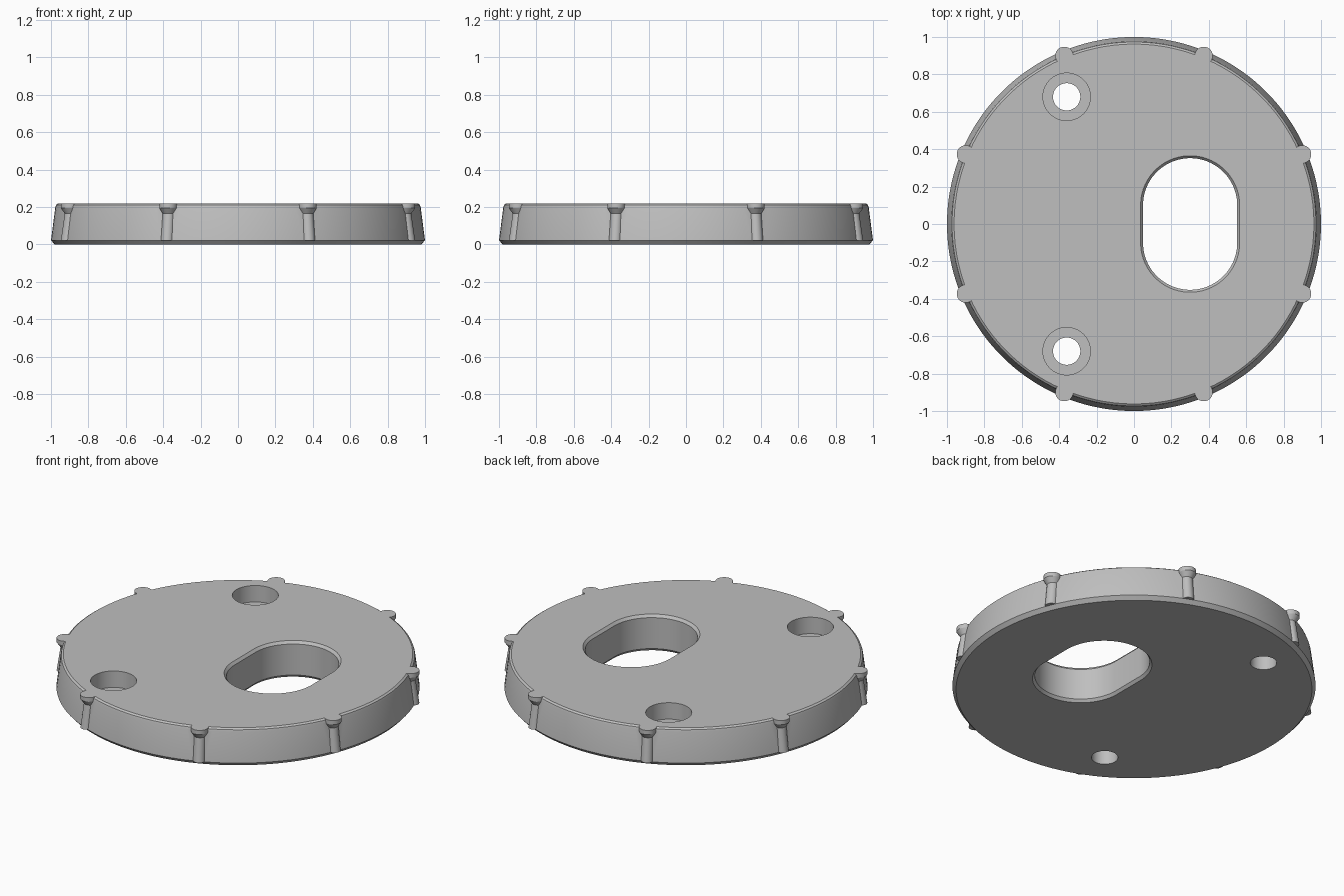
import bpy, bmesh
from math import sin, cos, pi, radians

default = bpy.data.objects.get("Cube")
if default:
    bpy.data.objects.remove(default, do_unlink=True)

grey = bpy.data.materials.new("plain grey")
grey.use_nodes = True
COLOUR = (0.52, 0.52, 0.52, 1)
grey.diffuse_color = COLOUR
grey.node_tree.nodes["Principled BSDF"].inputs["Base Color"].default_value = COLOUR


def stack(name, layers, sides, stretch=0, location=(0, 0, 0), turn=0):
    """Solid through stacked rings (radius, z, x shift); stretch makes each ring a slot along y."""
    bm = bmesh.new()
    rings = []
    for radius, z, shift in layers:
        ring = []
        for i in range(sides):
            a = 2 * pi * (i + 0.5) / sides
            push = stretch if sin(a) > 0 else -stretch
            ring.append(bm.verts.new((shift + radius * cos(a), push + radius * sin(a), z)))
        rings.append(ring)
    for low, high in zip(rings, rings[1:]):
        for i in range(sides):
            j = (i + 1) % sides
            bm.faces.new((low[i], low[j], high[j], high[i]))
    bm.faces.new(rings[0][::-1])
    bm.faces.new(rings[-1])
    mesh = bpy.data.meshes.new(name)
    bm.to_mesh(mesh)
    bm.free()
    mesh.materials.append(grey)
    obj = bpy.data.objects.new(name, mesh)
    bpy.context.collection.objects.link(obj)
    obj.location = location
    obj.rotation_euler.z = turn
    return obj


def combine(body, tool, operation):
    """Apply a boolean with the tool, then discard it."""
    tool.hide_render = True
    mod = body.modifiers.new(tool.name, 'BOOLEAN')
    mod.operation, mod.solver, mod.object = operation, 'EXACT', tool
    bpy.context.view_layer.objects.active = body
    bpy.ops.object.modifier_apply(modifier=mod.name)
    bpy.data.objects.remove(tool, do_unlink=True)


TOP = 0.22

# Tapered disc: chamfered foot, rounded upper rim
disc = stack("disc", [(0.98, 0, 0), (1.0, 0.022, 0), (0.977, 0.2, 0),
                      (0.973, 0.212, 0), (0.962, TOP, 0)], 128)

# Eight leaning grip ribs, each with a flared head
for k in range(8):
    rib = stack("grip_rib", [(0.034, 0.022, 0.988), (0.033, 0.165, 0.967),
                             (0.048, 0.195, 0.974), (0.048, TOP, 0.974)],
                32, turn=radians(22.5 + 45 * k))
    combine(disc, rib, 'UNION')

# Rounded slot, chamfered at both mouths
slot = stack("slot_cutter", [(0.285, -0.02, 0), (0.265, 0, 0), (0.252, 0.016, 0),
                             (0.252, TOP - 0.016, 0), (0.265, TOP, 0), (0.285, TOP + 0.02, 0)],
             64, stretch=0.1, location=(0.3, 0, 0))
combine(disc, slot, 'DIFFERENCE')

# Two counterbored screw holes
for side in (-1, 1):
    hole = stack("screw_hole_cutter", [(0.073, -0.05, 0), (0.073, 0.12, 0),
                                       (0.127, 0.12, 0), (0.127, TOP + 0.05, 0)],
                 48, location=(-0.36, 0.68 * side, 0))
    combine(disc, hole, 'DIFFERENCE')

bpy.ops.object.select_all(action='DESELECT')
disc.select_set(True)
bpy.context.view_layer.objects.active = disc
bpy.ops.object.shade_smooth_by_angle(angle=radians(25))
